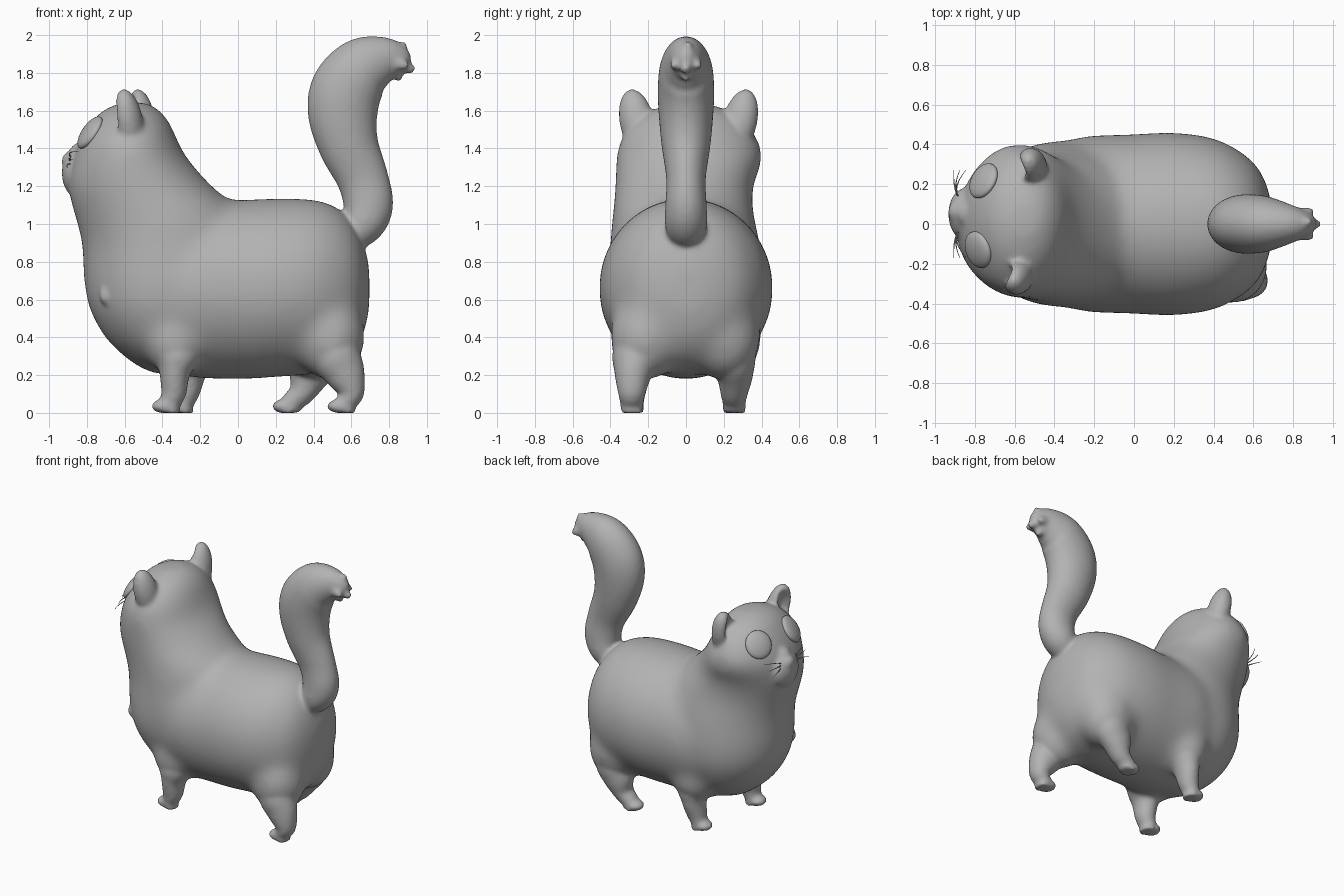
import bpy, bmesh, math
from mathutils import Vector, Matrix

if "Cube" in bpy.data.objects:
    bpy.data.objects.remove(bpy.data.objects["Cube"])

grey = bpy.data.materials.new("soft grey")
grey.diffuse_color = (0.45, 0.45, 0.45, 1)
grey.use_nodes = True
grey.node_tree.nodes["Principled BSDF"].inputs["Base Color"].default_value = grey.diffuse_color


def finish(bm, name):
    bmesh.ops.recalc_face_normals(bm, faces=bm.faces)
    me = bpy.data.meshes.new(name)
    bm.to_mesh(me)
    bm.free()
    me.materials.append(grey)
    me.shade_smooth()
    ob = bpy.data.objects.new(name, me)
    bpy.context.collection.objects.link(ob)
    return ob


def fuse(ob, voxel, rounds, swell=0):
    """Merge overlapping shells into one softened skin."""
    rm = ob.modifiers.new("fuse", 'REMESH')
    rm.mode = 'VOXEL'
    rm.voxel_size = voxel
    rm.use_smooth_shade = True
    sm = ob.modifiers.new("soften", 'SMOOTH')
    sm.factor = .5
    sm.iterations = rounds
    if swell:
        d = ob.modifiers.new("swell", 'DISPLACE')
        d.strength = swell
        d.mid_level = 0


def spline(rows, steps=6):
    """Catmull-Rom through rows of numbers."""
    out = []
    for i in range(len(rows) - 1):
        a, b, c, d = (rows[max(0, min(len(rows) - 1, i + k))] for k in (-1, 0, 1, 2))
        for s in range(steps):
            t = s / steps
            out.append([0.5 * (2 * q + (r - p) * t + (2 * p - 5 * q + 4 * r - w) * t * t
                               + (3 * q - p - 3 * r + w) * t ** 3)
                        for p, q, r, w in zip(a, b, c, d)])
    return out + [list(rows[-1])]


def loft(bm, rings, sides=64):
    """Skin rings of (centre, half axis u, half axis v), capping both ends."""
    loops = []
    for c, u, v in rings:
        loops.append([bm.verts.new(c + u * math.cos(2 * math.pi * k / sides)
                                   + v * math.sin(2 * math.pi * k / sides)) for k in range(sides)])
    for a, b in zip(loops, loops[1:]):
        for k in range(sides):
            n = (k + 1) % sides
            bm.faces.new((a[k], a[n], b[n], b[k]))
    bm.faces.new(loops[0][::-1])
    bm.faces.new(loops[-1])


def tube(bm, rows, sides=28):
    """Tube along (x, y, z, radius in the side plane, radius across)."""
    pts = spline(rows)
    rings = []
    for i, p in enumerate(pts):
        a, b = pts[max(i - 1, 0)], pts[min(i + 1, len(pts) - 1)]
        d = (Vector(b[:3]) - Vector(a[:3])).normalized()
        u = d.cross(Vector((0, 1, 0))).normalized()
        v = d.cross(u)
        rings.append((Vector(p[:3]), u * p[3], v * p[4]))
    loft(bm, rings, sides)


def ball(bm, centre, radii, rot=Matrix.Identity(4)):
    m = Matrix.Translation(centre) @ rot @ Matrix.Diagonal((*radii, 1))
    bmesh.ops.create_uvsphere(bm, u_segments=32, v_segments=20, radius=1, matrix=m)


bm = bmesh.new()

# trunk: x, underside, back, half width
trunk = [(-.5, .34, .98, .30), (-.3, .215, 1.08, .415), (0, .195, 1.11, .435), (.2, .205, 1.12, .445),
         (.4, .22, 1.115, .415), (.52, .26, 1.075, .355), (.60, .33, 1.0, .29), (.65, .42, .9, .2),
         (.68, .54, .78, .08)]
loft(bm, [(Vector((x, 0, (b + t) / 2)), Vector((0, w, 0)), Vector((0, 0, (t - b) / 2)))
          for x, b, t, w in spline(trunk)])

# chest, neck and head: z, front, back, half width, sideways shift
chest = [(.22, -.44, -.25, .08, 0), (.25, -.51, -.2, .15, 0), (.3, -.58, -.15, .23, 0), (.4, -.685, -.08, .32, 0),
         (.55, -.77, 0, .385, 0), (.7, -.80, .05, .40, 0), (.9, -.81, .05, .38, -.005), (1.05, -.85, 0, .358, -.015),
         (1.2, -.885, -.16, .35, -.01), (1.35, -.86, -.29, .375, .02), (1.45, -.815, -.34, .35, .015),
         (1.53, -.765, -.375, .285, .02), (1.59, -.71, -.42, .2, .02), (1.63, -.62, -.48, .08, .02)]
loft(bm, [(Vector(((f + b) / 2, s, z)), Vector(((b - f) / 2, 0, 0)), Vector((0, w, 0)))
          for z, f, b, w, s in spline(chest)])

# thighs and shoulders: centre and radii
for c, r in (((.49, -.215, .40), (.17, .175, .22)), ((.42, .205, .40), (.19, .175, .22)),
             ((-.33, -.24, .38), (.15, .15, .18)), ((-.25, .235, .38), (.15, .15, .18))):
    ball(bm, c, r)
core = finish(bm, "body_core")
fuse(core, .025, 38, .017)
dg = bpy.context.evaluated_depsgraph_get()
core_mesh = bpy.data.meshes.new_from_object(core.evaluated_get(dg))
core.modifiers.clear()
core.data = core_mesh
bm = bmesh.new()
bm.from_mesh(core_mesh)

# muzzle, nose, bridge and chest tuft
ball(bm, (-.85, .05, 1.27), (.083, .13, .13))
ball(bm, (-.878, .06, 1.335), (.058, .06, .052))
ball(bm, (-.82, .05, 1.375), (.075, .07, .06))
ball(bm, (-.695, -.25, .62), (.04, .035, .05))

# tail with ragged tip
tube(bm, [(.58, 0, .92, .08, .09), (.66, 0, 1.0, .115, .112), (.69, 0, 1.1, .132, .11), (.66, 0, 1.24, .137, .105),
          (.585, 0, 1.42, .16, .13), (.555, 0, 1.58, .185, .145), (.575, 0, 1.71, .19, .15),
          (.66, 0, 1.82, .17, .14), (.77, 0, 1.865, .13, .105), (.86, 0, 1.86, .085, .065), (.90, 0, 1.84, .03, .03)])
for y, z, x in ((0, 1.81, .935), (.06, 1.83, .90), (-.06, 1.83, .90), (.01, 1.93, .89), (0, 1.77, .87)):
    tube(bm, [(.82, y * .6, 1.86, .045, .045), (x - .02, y, z + .01, .028, .028), (x, y, z, .014, .014)], 12)

# legs: foot x, foot y, ankle shift, knee x, knee y, knee radius, hip x
legs = [(-.36, -.285, .02, -.335, -.28, .082, -.32), (-.29, .255, .02, -.25, .258, .082, -.24),
        (.57, -.287, .03, .565, -.28, .11, .51), (.28, .255, .06, .38, .258, .115, .43)]
for fx, fy, shift, kx, ky, kr, hx in legs:
    tube(bm, [(fx - .005, fy, .0, .06, .062), (fx, fy, .05, .056, .062), (fx + shift, fy, .11, .06 + kr * .1, .075),
              (kx, ky, .21, kr, .1), (hx, ky * .92, .33, .13, .125), (hx, ky * .6, .48, .08, .08)])
    ball(bm, (fx - .04, fy, .035), (.06, .062, .036))

# ears, each hollowed at the front
for x, y, s in ((-.525, .285, 1), (-.59, -.26, -1)):
    eb = bmesh.new()
    tilt = (Matrix.Rotation(math.radians(-8), 4, 'Z') @ Matrix.Rotation(-s * .22, 4, 'X')
            @ Matrix.Rotation(-.14, 4, 'Y'))
    ball(eb, (x + .01, y, 1.54), (.078, .092, .18), tilt)
    for v in eb.verts:
        d = v.co - Vector((x - .09, y, 1.575))
        q = (d.y / .062) ** 2 + (d.z / .12) ** 2
        if v.co.x < x and q < 1:
            v.co.x += .07 * (1 - q)
    tmp = bpy.data.meshes.new("ear")
    eb.to_mesh(tmp)
    eb.free()
    bm.from_mesh(tmp)
    bpy.data.meshes.remove(tmp)

# eyes: flattened domes seated on the head surface
core.update_tag()
bpy.context.view_layer.update()
for name, c in (("left_eye", (-.735, .205, 1.475)), ("right_eye", (-.77, -.125, 1.475))):
    hit, loc, n, face = core.closest_point_on_mesh(Vector(c))
    eye = bmesh.new()
    ball(eye, loc - n * .004, (.095, .10, .036), n.to_track_quat('Z', 'Y').to_matrix().to_4x4())
    finish(eye, name)

# one smooth skin for everything but eyes and whiskers
bpy.data.objects.remove(core)
cat = finish(bm, "cat_body")
fuse(cat, .0125, 12)

# whiskers
bm = bmesh.new()
for s in (1, -1):
    for k in (-1, 0, 1):
        root = Vector((-.885, .05 + s * .09, 1.335 + .018 * k))
        mid = root + Vector((-.025, s * .05, .02 + .015 * k))
        tip = root + Vector((.01 + .03 * k, s * .13, .005 + .025 * k))
        rings = []
        for i in range(7):
            t = i / 6
            p = root * (1 - t) ** 2 + mid * 2 * t * (1 - t) + tip * t * t
            w = .0045 * (1 - .7 * t)
            rings.append((p, Vector((w, 0, 0)), Vector((0, 0, w))))
        loft(bm, rings, 6)
finish(bm, "whiskers")
